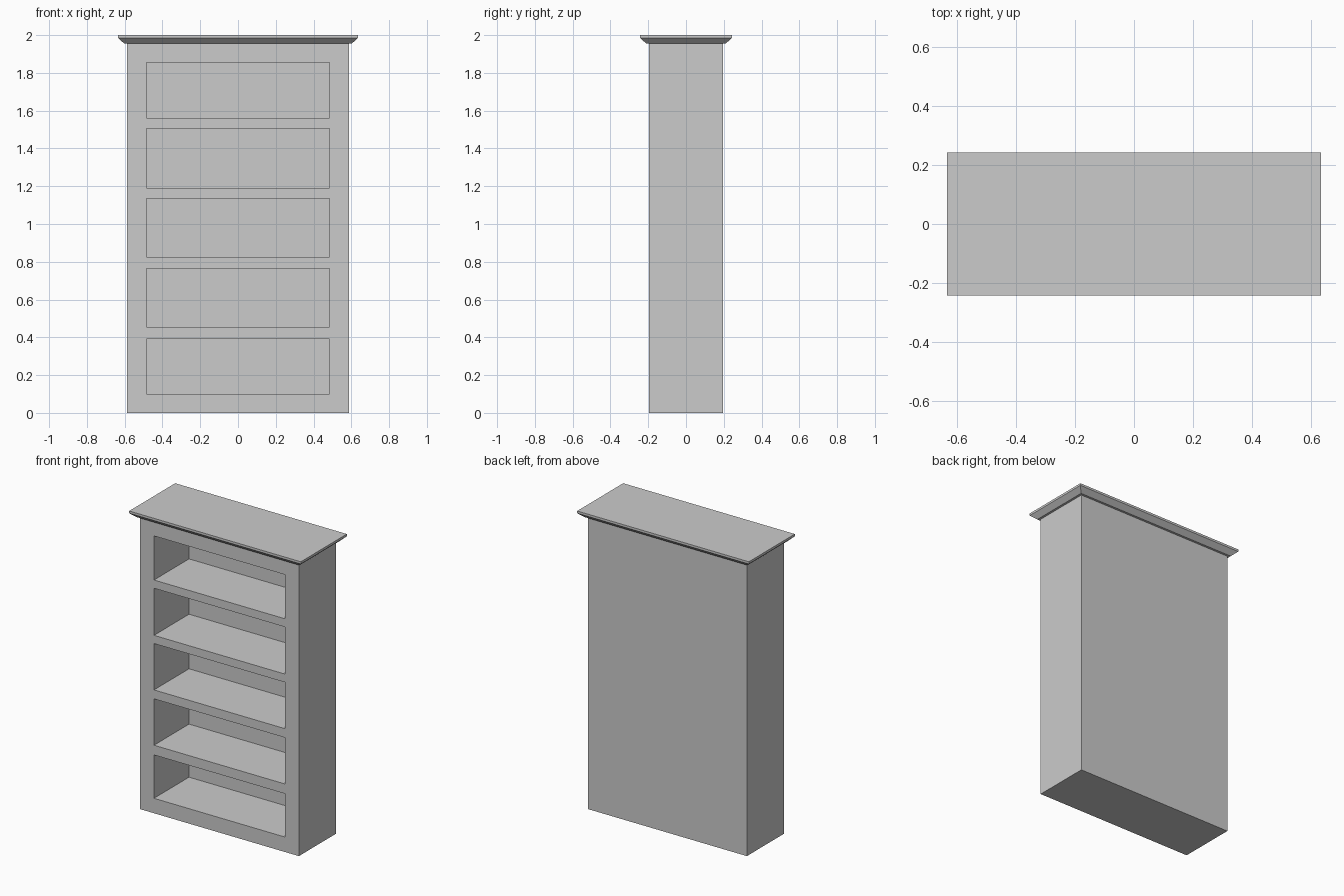
import bpy, bmesh

if "Cube" in bpy.data.objects:
    bpy.data.objects.remove(bpy.data.objects["Cube"])

BODY_X, BODY_Y, BODY_TOP = 0.587, 0.195, 1.955
OPEN_X, BACK_Y = 0.485, 0.175
BAYS = [(0.10, 0.39), (0.455, 0.765), (0.825, 1.135), (1.19, 1.505), (1.56, 1.855)]


def finish(name, bm):
    bmesh.ops.recalc_face_normals(bm, faces=bm.faces)
    mesh = bpy.data.meshes.new(name)
    bm.to_mesh(mesh)
    bm.free()
    obj = bpy.data.objects.new(name, mesh)
    bpy.context.collection.objects.link(obj)
    return obj


def loft_rects(name, sections):
    """Solid through stacked centred rectangles (half_x, half_y, z)."""
    bm = bmesh.new()
    rings = [[bm.verts.new((sx * hx, sy * hy, z))
              for sx, sy in ((-1, -1), (1, -1), (1, 1), (-1, 1))]
             for hx, hy, z in sections]
    for low, high in zip(rings, rings[1:]):
        for i in range(4):
            j = (i + 1) % 4
            bm.faces.new((low[i], low[j], high[j], high[i]))
    bm.faces.new(rings[0])
    bm.faces.new(rings[-1])
    return finish(name, bm)


# Carcass: front face divided by the bays, with each bay pushed in as a recess
xs = [-BODY_X, -OPEN_X, OPEN_X, BODY_X]
zs = [0.0] + [z for bay in BAYS for z in bay] + [BODY_TOP]
bm = bmesh.new()
grid = [[bm.verts.new((x, -BODY_Y, z)) for x in xs] for z in zs]
bays = []
for r in range(len(zs) - 1):
    for c in range(3):
        face = bm.faces.new((grid[r][c], grid[r][c + 1],
                             grid[r + 1][c + 1], grid[r + 1][c]))
        if c == 1 and r % 2 == 1:
            bays.append(face)

# Outer sides and back
rim = [e for e in bm.edges if e.is_boundary]
sides = bmesh.ops.extrude_edge_only(bm, edges=rim)["geom"]
for v in (g for g in sides if isinstance(g, bmesh.types.BMVert)):
    v.co.y = BODY_Y
bmesh.ops.holes_fill(bm, edges=[e for e in bm.edges if e.is_boundary], sides=0)

# Shelf recesses, leaving a thin back panel
for face in bays:
    recess = bmesh.ops.extrude_discrete_faces(bm, faces=[face])["faces"][0]
    for v in recess.verts:
        v.co.y = BACK_Y

# Merge flat faces so every bay has clean edges
bmesh.ops.dissolve_limit(bm, angle_limit=0.01, verts=bm.verts, edges=bm.edges)
finish("bookcase_carcass", bm)

# Crown: narrow lip, flared moulding and thin flat top
loft_rects("crown_moulding", [(0.602, 0.21, BODY_TOP),
                              (0.635, 0.243, 1.985),
                              (0.635, 0.243, 2.0)])
